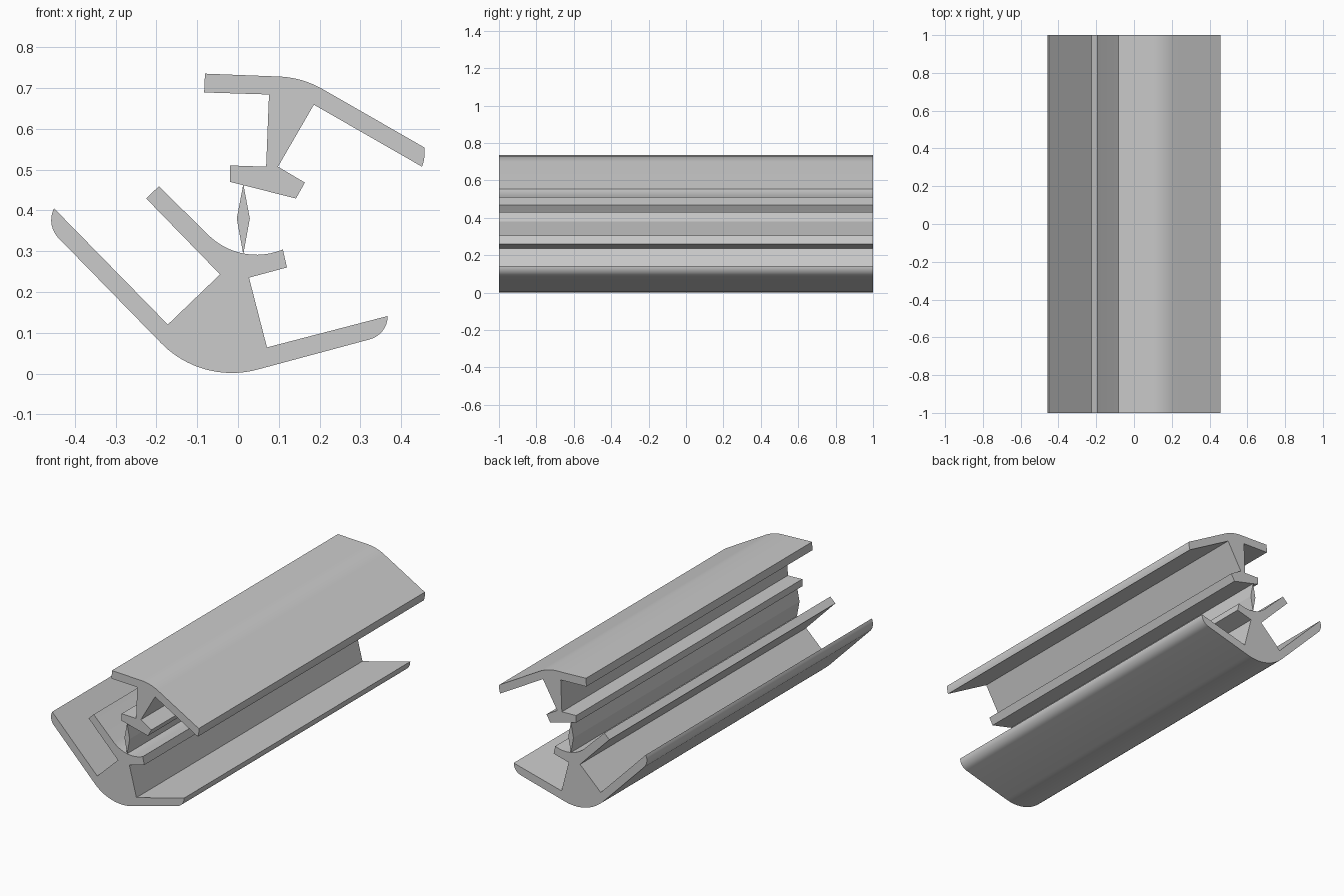
import bpy, bmesh, math
from mathutils import Vector
from mathutils.geometry import intersect_line_line

cube = bpy.data.objects.get("Cube")
if cube:
    bpy.data.objects.remove(cube)

grey = bpy.data.materials.new("plain grey")
grey.use_nodes = True
grey.diffuse_color = (0.6, 0.6, 0.6, 1)
grey.node_tree.nodes["Principled BSDF"].inputs["Base Color"].default_value = (0.6, 0.6, 0.6, 1)


def arc(a, m, b, steps=12):
    """Points on the circle through a, m and b."""
    a, m, b = (Vector((*p, 0)) for p in (a, m, b))
    side1, side2 = m - a, b - m
    p1, p2 = (a + m) / 2, (m + b) / 2
    n1, n2 = Vector((-side1.y, side1.x, 0)), Vector((-side2.y, side2.x, 0))
    c = intersect_line_line(p1, p1 + n1, p2, p2 + n2)[0]
    r = (a - c).length
    start = math.atan2(a.y - c.y, a.x - c.x)
    sweep = math.atan2(b.y - c.y, b.x - c.x) - start
    sweep = (sweep + math.pi) % math.tau - math.pi
    return [(c.x + r * math.cos(start + sweep * i / steps),
             c.y + r * math.sin(start + sweep * i / steps)) for i in range(steps + 1)]


def extrude(name, profile):
    """Solid bar with an x-z profile, running the full length in y."""
    bm = bmesh.new()
    face = bm.faces.new([bm.verts.new((x, -1, z)) for x, z in profile])
    ext = bmesh.ops.extrude_face_region(bm, geom=[face])
    bmesh.ops.translate(bm, vec=(0, 2, 0),
                        verts=[v for v in ext["geom"] if isinstance(v, bmesh.types.BMVert)])
    bmesh.ops.recalc_face_normals(bm, faces=bm.faces)
    mesh = bpy.data.meshes.new(name)
    bm.to_mesh(mesh)
    bm.free()
    mesh.materials.append(grey)
    obj = bpy.data.objects.new(name, mesh)
    bpy.context.collection.objects.link(obj)
    bpy.ops.object.select_all(action="DESELECT")
    obj.select_set(True)
    bpy.context.view_layer.objects.active = obj
    bpy.ops.object.shade_smooth_by_angle(angle=math.radians(20))


# Upper rail: bent roof, tapered web and small bent foot
extrude("upper_rail", [
    (-0.081, 0.735),
    *arc((0.1, 0.728), (0.156, 0.719), (0.206, 0.698)),
    *arc((0.457, 0.554), (0.457, 0.53), (0.451, 0.507), 4),
    (0.186, 0.659), (0.098, 0.507), (0.164, 0.468), (0.142, 0.429),
    (-0.02, 0.47), (-0.02, 0.51), (0.069, 0.507), (0.076, 0.684), (-0.083, 0.689)])

# Lower rail: rounded keel with two wings, thick web and curved cradle
extrude("lower_rail", [
    *arc((-0.451, 0.405), (-0.457, 0.365), (-0.436, 0.328), 8),
    *arc((-0.19, 0.076), (-0.079, 0.01), (0.049, 0.01), 20),
    *arc((0.324, 0.084), (0.355, 0.105), (0.367, 0.141), 8),
    (0.071, 0.064), (0.027, 0.235), (0.12, 0.26),
    *arc((0.11, 0.304), (0.014, 0.294), (-0.069, 0.336)),
    (-0.194, 0.459), (-0.225, 0.429), (-0.044, 0.243), (-0.172, 0.12)])

# Thin diamond spacer between the rails
extrude("spacer", [(0.013, 0.464), (0.029, 0.38), (0.013, 0.292), (-0.003, 0.38)])
